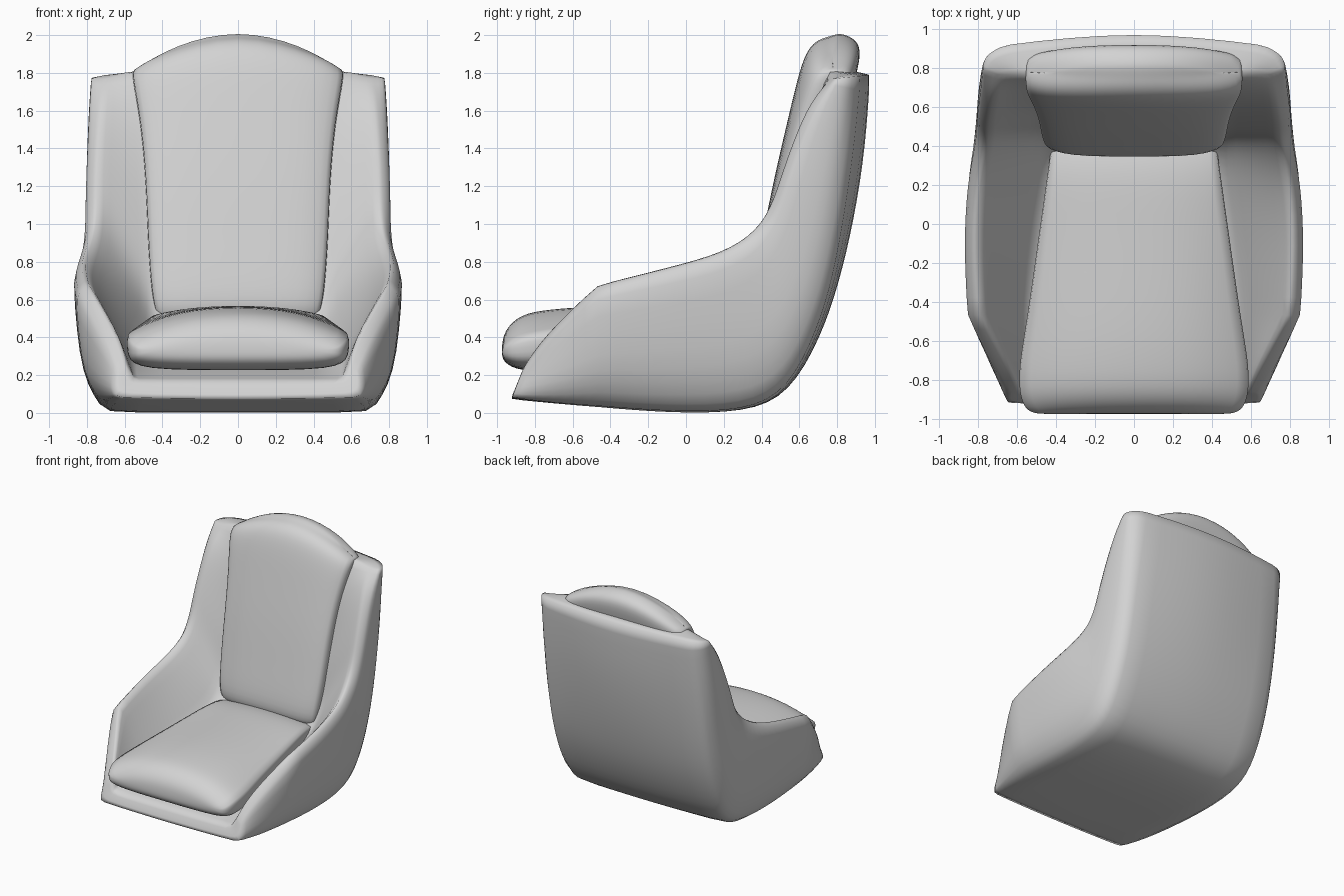
import bpy
import bmesh

if "Cube" in bpy.data.objects:
    bpy.data.objects.remove(bpy.data.objects["Cube"], do_unlink=True)

grey = bpy.data.materials.new("plain grey")
grey.use_nodes = True
COLOUR = (0.65, 0.65, 0.65, 1)
grey.diffuse_color = COLOUR
grey.node_tree.nodes["Principled BSDF"].inputs["Base Color"].default_value = COLOUR


def mix(a, b, t):
    return tuple(p + (q - p) * t for p, q in zip(a, b))


def loft(name, sections, creases, ring_creases):
    """Skin half sections (starting and ending on x = 0), then mirror and smooth."""
    bm = bmesh.new()
    rings = [[bm.verts.new(p) for p in s] for s in sections]
    n = len(rings[0])
    for a, b in zip(rings, rings[1:]):
        for k in range(n - 1):
            bm.faces.new((a[k], a[k + 1], b[k + 1], b[k]))
    for r in (rings[0], rings[-1]):
        for i in range(n // 2 - 1):
            bm.faces.new((r[i], r[i + 1], r[n - 2 - i], r[n - 1 - i]))
    bmesh.ops.recalc_face_normals(bm, faces=bm.faces)
    layer = bm.edges.layers.float.new("crease_edge")
    for index, value in ring_creases.items():
        for a, b in zip(rings[index], rings[index][1:]):
            bm.edges.get((a, b))[layer] = value
    for k, value in creases.items():
        for a, b in zip(rings, rings[1:]):
            bm.edges.get((a[k], b[k]))[layer] = value
    mesh = bpy.data.meshes.new(name)
    bm.to_mesh(mesh)
    bm.free()
    mesh.materials.append(grey)
    obj = bpy.data.objects.new(name, mesh)
    bpy.context.collection.objects.link(obj)
    mirror = obj.modifiers.new("mirror", "MIRROR")
    mirror.use_clip = True
    smooth = obj.modifiers.new("smooth", "SUBSURF")
    smooth.levels = smooth.render_levels = 2
    mesh.polygons.foreach_set("use_smooth", [True] * len(mesh.polygons))


# Shell: outer skin, rim and floor as (y, z), four half widths, rim thickness, corner bow
def shell_section(outer, rim, floor, wb, wm, wr, wi, thick, bow):
    def at(x, p):
        return (x, p[0], p[1])
    return [at(0, outer),
            at(wb, mix(outer, rim, bow)),
            at(wm, mix(outer, rim, bow + 0.22)),
            at(wr, mix(outer, rim, 0.9)),
            at(wr - thick, rim),
            at(wi + (wr - thick - wi) * 0.5, mix(floor, rim, 0.5)),
            at(wi, floor),
            at(0, floor)]


stations = [
    ((-.93, .07), (-.86, .24), (-.885, .17), .64, .66, .64, .54, .05, .06),
    ((-.70, .05), (-.76, .41), (-.70, .22), .67, .76, .72, .56, .10, 0),
    ((-.45, .03), (-.47, .69), (-.45, .28), .69, .83, .86, .54, .07, 0),
    ((-.10, .00), (-.10, .785), (-.10, .34), .70, .84, .88, .50, .06, 0),
    ((.32, .00), (.20, .865), (.20, .40), .70, .83, .86, .45, .06, 0),
    ((.55, .09), (.37, .98), (.38, .48), .71, .82, .82, .44, .06, .03),
    ((.72, .38), (.45, 1.11), (.47, .66), .71, .81, .81, .45, .06, .08),
    ((.82, .65), (.50, 1.26), (.51, .92), .71, .80, .81, .46, .06, .12),
    ((.915, 1.0), (.57, 1.46), (.58, 1.2), .71, .80, .80, .47, .06, .20),
    ((.98, 1.4), (.66, 1.66), (.65, 1.55), .69, .79, .79, .49, .07, .26),
    ((1.0, 1.80), (.77, 1.77), (.76, 1.82), .66, .77, .78, .51, .08, .33),
]
loft("shell", [shell_section(*s) for s in stations],
     {1: .45, 3: .4, 4: .4, 6: .5}, {0: .8, 2: .65, -1: .75})


# Seat cushion: y, half width, underside, side height, crown height
def seat_section(y, w, low, side, top):
    return [(0, y, low), (w * .9, y, low), (w, y, low + (side - low) * .4),
            (w, y, side), (w * .6, y, side + (top - side) * .75), (0, y, top)]


seat = [(-.975, .48, .31, .335, .35), (-.965, .55, .265, .35, .44),
        (-.88, .59, .22, .40, .535), (-.72, .59, .23, .42, .56),
        (-.5, .55, .25, .45, .575), (0, .48, .3, .50, .57),
        (.28, .44, .35, .53, .575), (.42, .42, .4, .50, .53)]
loft("seat_cushion", [seat_section(*s) for s in seat], {2: .2, 3: .5}, {0: .2, -1: .5})


# Back cushion: height at the edge, half width, front y, rear y, crown rise
def back_section(z, w, front, rear, rise):
    def at(f, y):
        return (w * f, y, z + rise * (1 - f * f))
    return [at(0, rear), at(.6, rear - .01), at(1, rear - .06),
            at(1, front + .05), at(.8, front + .005), at(0, front)]


back = [(.50, .42, .36, .56, .02), (.57, .45, .33, .60, .02),
        (.85, .475, .39, .68, .02), (1.2, .485, .46, .76, .03),
        (1.5, .51, .54, .84, .08), (1.70, .545, .60, .92, .15),
        (1.79, .56, .645, .93, .18), (1.82, .55, .70, .87, .20),
        (1.825, .53, .75, .81, .21)]
loft("back_cushion", [back_section(*s) for s in back], {2: .4, 3: .5}, {0: .5, -1: .2})
